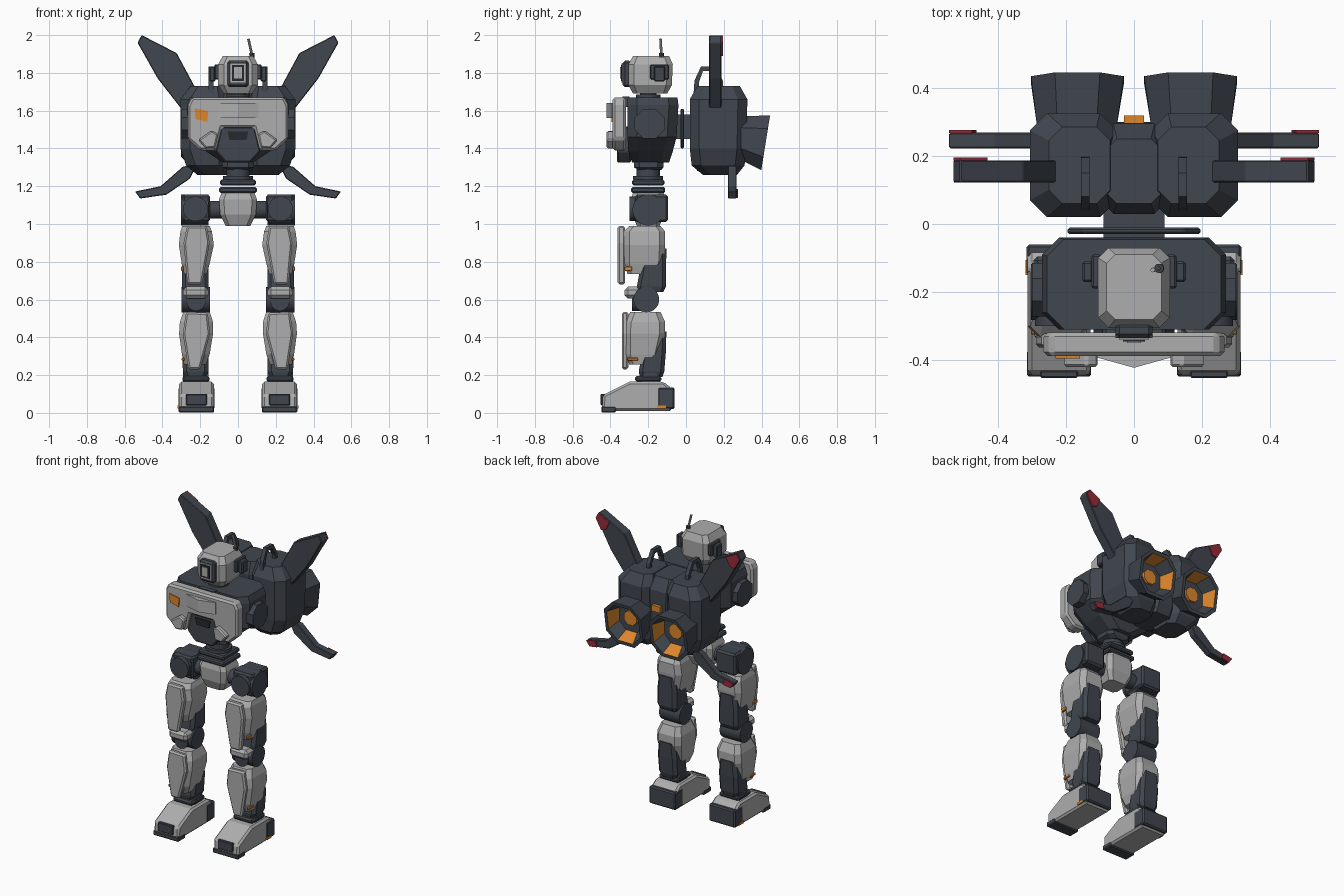
import bpy, bmesh, math
from mathutils import Vector


def material(name, col):
    m = bpy.data.materials.new(name)
    m.diffuse_color = (*col, 1)
    return m


DARK = material("dark_slate", (0.052, 0.062, 0.078))
LIGHT = material("light_grey", (0.42, 0.42, 0.42))
ORANGE = material("orange", (0.72, 0.24, 0.025))
RED = material("dark_red", (0.30, 0.025, 0.04))
BLACK = material("charcoal", (0.02, 0.022, 0.027))


def finish(name, bm, mats, mirror=False, bevel=0, smooth=False):
    bmesh.ops.recalc_face_normals(bm, faces=bm.faces)
    me = bpy.data.meshes.new(name)
    bm.to_mesh(me)
    bm.free()
    for m in mats:
        me.materials.append(m)
    if smooth:
        me.shade_smooth()
        me.set_sharp_from_angle(angle=math.radians(40))
    ob = bpy.data.objects.new(name, me)
    bpy.context.collection.objects.link(ob)
    if bevel:
        b = ob.modifiers.new("bevel", 'BEVEL')
        b.width, b.segments, b.limit_method = bevel, 1, 'ANGLE'
    if mirror:
        ob.modifiers.new("mirror", 'MIRROR')
    return ob


def octagon(a0, a1, b0, b1, c):
    return [(a0 + c, b0), (a1 - c, b0), (a1, b0 + c), (a1, b1 - c),
            (a1 - c, b1), (a0 + c, b1), (a0, b1 - c), (a0, b0 + c)]


def skin(name, rings, mats, rule=None, **kw):
    """Bridge matching rings of points and cap both ends."""
    bm = bmesh.new()
    vs = [[bm.verts.new(p) for p in r] for r in rings]
    n = len(rings[0])
    for k in range(len(vs) - 1):
        for i in range(n):
            j = (i + 1) % n
            f = bm.faces.new((vs[k][i], vs[k][j], vs[k + 1][j], vs[k + 1][i]))
            f.material_index = rule(k, i) if rule else 0
    bm.faces.new(vs[0])
    bm.faces.new(vs[-1])
    return finish(name, bm, mats, **kw)


def loft(name, mat, sections, **kw):
    """Chamfered sections (x0, x1, y0, y1, z, chamfer) stacked upwards."""
    rings = [[(x, y, z) for x, y in octagon(x0, x1, y0, y1, c)]
             for x0, x1, y0, y1, z, c in sections]
    return skin(name, rings, [mat], **kw)


def prism(name, mat, axis, lo, hi, pts, **kw):
    put = {'x': lambda h, u, v: (h, u, v), 'y': lambda h, u, v: (u, h, v),
           'z': lambda h, u, v: (u, v, h)}[axis]
    return skin(name, [[put(h, u, v) for u, v in pts] for h in (lo, hi)], [mat], **kw)


def box(name, mat, x0, x1, y0, y1, z0, z1, **kw):
    return prism(name, mat, 'z', z0, z1, [(x0, y0), (x1, y0), (x1, y1), (x0, y1)], **kw)


def rod(name, mat, p0, p1, r, n=24, **kw):
    p0, p1 = Vector(p0), Vector(p1)
    q = (p1 - p0).to_track_quat('Z', 'Y')
    circle = [q @ Vector((r * math.cos(t), r * math.sin(t), 0))
              for t in (2 * math.pi * (i + .5) / n for i in range(n))]
    return skin(name, [[p + c for c in circle] for p in (p0, p1)], [mat], smooth=n > 10, **kw)


def sym(half):
    return half + [(-x, v) for x, v in reversed(half)]


# head, visor, ears, antenna, neck
loft("head", LIGHT, [(-.075, .075, -.28, -.10, 1.69, .02), (-.105, .105, -.305, -.075, 1.735, .03),
                     (-.105, .105, -.305, -.07, 1.845, .03), (-.08, .08, -.28, -.09, 1.89, .025)])
box("visor_hood", DARK, -.055, .055, -.335, -.29, 1.725, 1.865, bevel=.012)
box("visor_frame", LIGHT, -.042, .042, -.341, -.33, 1.75, 1.85)
box("visor_screen", BLACK, -.033, .033, -.345, -.34, 1.758, 1.842)
box("visor_lens", LIGHT, -.02, .02, -.349, -.344, 1.77, 1.83)
box("ear_panel", DARK, .095, .125, -.19, -.09, 1.765, 1.845, mirror=True, bevel=.006)
box("ear_cap", DARK, .12, .152, -.17, -.11, 1.755, 1.835, mirror=True, bevel=.006)
rod("antenna_base", DARK, (.075, -.13, 1.88), (.073, -.13, 1.905), .014, 10)
rod("antenna", LIGHT, (.075, -.13, 1.89), (.055, -.135, 1.98), .007, 8)
rod("neck", DARK, (0, -.2, 1.65), (0, -.2, 1.685), .065)
rod("neck_top", DARK, (0, -.2, 1.68), (0, -.2, 1.71), .045)

# torso and arm sockets
loft("torso", DARK, [(-.08, .08, -.285, -.09, 1.325, .04), (-.17, .17, -.305, -.07, 1.385, .05),
                     (-.26, .26, -.31, -.05, 1.46, .05), (-.27, .27, -.31, -.04, 1.63, .05),
                     (-.255, .255, -.31, -.045, 1.67, .05)])
rod("arm_socket", DARK, (.25, -.193, 1.53), (.30, -.193, 1.53), .085, 8, mirror=True)
box("throat_block", DARK, -.055, .055, -.335, -.30, 1.62, 1.675)

# chest armour
prism("chest_plate", LIGHT, 'y', -.388, -.318,
      sym([(.245, 1.67), (.265, 1.63), (.265, 1.45), (.20, 1.39), (.115, 1.39), (.085, 1.51)]), bevel=.012)
prism("chest_corner", LIGHT, 'y', -.42, -.38,
      [(.21, 1.445), (.17, 1.40), (.12, 1.405), (.105, 1.475), (.14, 1.495)], mirror=True, bevel=.008)
prism("chest_keel", LIGHT, 'z', 1.56, 1.64, [(-.108, -.385), (-.108, -.392), (0, -.422), (.108, -.392), (.108, -.385)])
prism("abdomen", DARK, 'y', -.365, -.29, sym([(.09, 1.515), (.12, 1.385), (.065, 1.325)]), bevel=.008)
prism("abdomen_vent", BLACK, 'y', -.372, -.364, sym([(.055, 1.49), (.045, 1.445)]))
prism("chest_light", ORANGE, 'y', -.395, -.387, [(-.23, 1.612), (-.158, 1.598), (-.162, 1.54), (-.225, 1.556)])

# waist and pelvis
loft("waist_top", DARK, [(-.05, .05, -.25, -.13, 1.285, .025), (-.085, .085, -.275, -.12, 1.30, .03),
                         (-.085, .085, -.275, -.12, 1.335, .03)])
rod("waist_joint", DARK, (0, -.2, 1.22), (0, -.2, 1.29), .062)
rod("waist_ring", DARK, (0, -.2, 1.235), (0, -.2, 1.255), .08)
for i, w in enumerate((.095, .10)):
    box("waist_slab_%d" % (i + 1), DARK, -w, w, -.2 - w * .9, -.2 + w * .9, 1.205 - .04 * i, 1.235 - .04 * i, bevel=.008)
loft("pelvis", LIGHT, [(-.065, .065, -.26, -.14, .99, .02), (-.095, .095, -.285, -.115, 1.05, .025),
                       (-.10, .10, -.29, -.11, 1.13, .025), (-.085, .085, -.28, -.12, 1.17, .025)])
rod("hip_axle", DARK, (-.17, -.2, 1.075), (.17, -.2, 1.075), .047)

# hips
box("hip_block", DARK, .148, .295, -.27, -.095, 1.01, 1.155, mirror=True, bevel=.012)
rod("hip_side_disc", DARK, (.155, -.2, 1.075), (.302, -.2, 1.075), .083, mirror=True)
rod("hip_front_disc", DARK, (.225, -.30, 1.08), (.225, -.12, 1.08), .066, mirror=True)

# thighs
loft("thigh_armour", LIGHT, [(.165, .285, -.31, -.21, .735, .02), (.15, .298, -.325, -.12, .79, .025),
                             (.128, .313, -.33, -.11, .89, .03), (.138, .305, -.33, -.11, .96, .03),
                             (.15, .295, -.30, -.135, .99, .025)], mirror=True)
loft("thigh_core", DARK, [(.165, .288, -.255, -.12, .64, .015), (.155, .297, -.26, -.105, .67, .02),
                          (.155, .297, -.24, -.105, .775, .02), (.165, .285, -.2, -.104, .87, .02)], mirror=True)
prism("thigh_plate", LIGHT, 'y', -.362, -.322,
      [(.165, .99), (.27, .99), (.288, .90), (.268, .68), (.19, .68), (.15, .90)], mirror=True, bevel=.01)
box("thigh_clip", ORANGE, .288, .302, -.325, -.285, .752, .775, mirror=True, bevel=.003)

# knees
rod("knee_joint", DARK, (.148, -.21, .60), (.298, -.21, .60), .068, mirror=True)
rod("knee_front_disc", DARK, (.222, -.285, .59), (.222, -.2, .59), .05, mirror=True)
box("knee_cap", LIGHT, .157, .29, -.325, -.235, .605, .668, mirror=True, bevel=.018)

# shins
loft("shin_armour", LIGHT, [(.17, .285, -.30, -.21, .255, .02), (.15, .297, -.32, -.14, .31, .025),
                            (.132, .312, -.325, -.11, .42, .03), (.132, .308, -.32, -.11, .48, .03),
                            (.15, .29, -.295, -.135, .535, .025)], mirror=True)
loft("shin_core", DARK, [(.17, .28, -.245, -.125, .19, .02), (.157, .292, -.25, -.115, .22, .02),
                         (.155, .295, -.23, -.106, .33, .02), (.165, .285, -.2, -.104, .43, .02)], mirror=True)
prism("shin_plate", LIGHT, 'y', -.34, -.305,
      [(.16, .53), (.275, .535), (.292, .42), (.262, .23), (.20, .23), (.148, .42)], mirror=True, bevel=.01)
box("shin_clip", ORANGE, .284, .298, -.31, -.255, .276, .292, mirror=True, bevel=.003)

# ankles and feet
rod("ankle_joint", DARK, (.155, -.19, .175), (.29, -.19, .175), .045, mirror=True)
box("ankle_collar", DARK, .15, .295, -.27, -.13, .165, .195, mirror=True, bevel=.01)
prism("foot", LIGHT, 'x', .128, .312,
      [(-.445, .015), (-.44, .095), (-.30, .165), (-.12, .165), (-.075, .13), (-.075, .01), (-.40, .01)],
      mirror=True, bevel=.012)
box("heel_guard", DARK, .124, .316, -.15, -.06, .02, .135, mirror=True, bevel=.008)
box("toe_sole", DARK, .126, .314, -.448, -.37, .002, .035, mirror=True, bevel=.006)
box("toe_panel", DARK, .165, .275, -.452, -.43, .04, .10, mirror=True, bevel=.004)
box("heel_clip", ORANGE, .31, .319, -.15, -.105, .022, .038, mirror=True)

# backpack link
prism("back_plate", DARK, 'y', -.03, -.01,
      octagon(-.195, .195, 1.40, 1.61, .05), bevel=.006)
box("back_link", DARK, -.09, .09, -.055, .05, 1.45, 1.58)

# backpack
loft("backpack_half", DARK, [(.06, .215, .09, .27, 1.26, .04), (.05, .275, .03, .31, 1.31, .05),
                             (.05, .305, .02, .32, 1.40, .05), (.05, .305, .02, .325, 1.66, .05),
                             (.07, .25, .06, .285, 1.73, .04)], mirror=True)
loft("backpack_core", DARK, [(-.08, .08, .06, .27, 1.28, .03), (-.08, .08, .04, .30, 1.34, .03),
                             (-.09, .09, .03, .295, 1.65, .03), (-.08, .08, .06, .25, 1.725, .03)])
box("backpack_light", ORANGE, -.03, .03, .295, .318, 1.52, 1.56)
# carrying handles
prism("backpack_handle", DARK, 'x', .13, .155,
      [(.04, 1.69), (.045, 1.76), (.08, 1.835), (.15, 1.835), (.195, 1.76), (.20, 1.69),
       (.175, 1.69), (.17, 1.755), (.14, 1.81), (.09, 1.81), (.07, 1.755), (.065, 1.69)], mirror=True)


# hollow thruster nozzles, rear rim tilted downwards
def tilted(x0, x1, z0, z1, y, c, tilt):
    return [(x, y + tilt * (z - z1), z) for x, z in octagon(x0, x1, z0, z1, c)]


skin("thruster", [tilted(.05, .285, 1.34, 1.57, .29, .06, 0), tilted(.03, .302, 1.285, 1.575, .445, .07, .16),
                  tilted(.05, .282, 1.308, 1.553, .441, .06, .16), tilted(.075, .257, 1.355, 1.54, .335, .05, 0)],
     [DARK, ORANGE], rule=lambda k, i: int(k == 2 and i % 2 == 0), mirror=True)
rod("thruster_core", ORANGE, (.166, .33, 1.447), (.166, .35, 1.447), .05, 8, mirror=True)

# wings with red tips
prism("upper_wing", DARK, 'y', .122, .187,
      [(.225, 1.72), (.325, 1.905), (.51, 2.0), (.532, 1.96), (.425, 1.77), (.30, 1.61), (.23, 1.63)],
      mirror=True, bevel=.004)
prism("upper_wing_tip", RED, 'y', .186, .195,
      [(.43, 1.955), (.51, 1.997), (.53, 1.96), (.49, 1.89), (.455, 1.90)], mirror=True)
prism("lower_wing", DARK, 'y', .222, .268,
      [(.22, 1.31), (.29, 1.305), (.41, 1.20), (.545, 1.172), (.518, 1.135), (.38, 1.155), (.255, 1.24)],
      mirror=True, bevel=.004)
prism("lower_wing_tip", RED, 'y', .267, .276,
      [(.475, 1.185), (.543, 1.171), (.518, 1.137), (.462, 1.146)], mirror=True)
